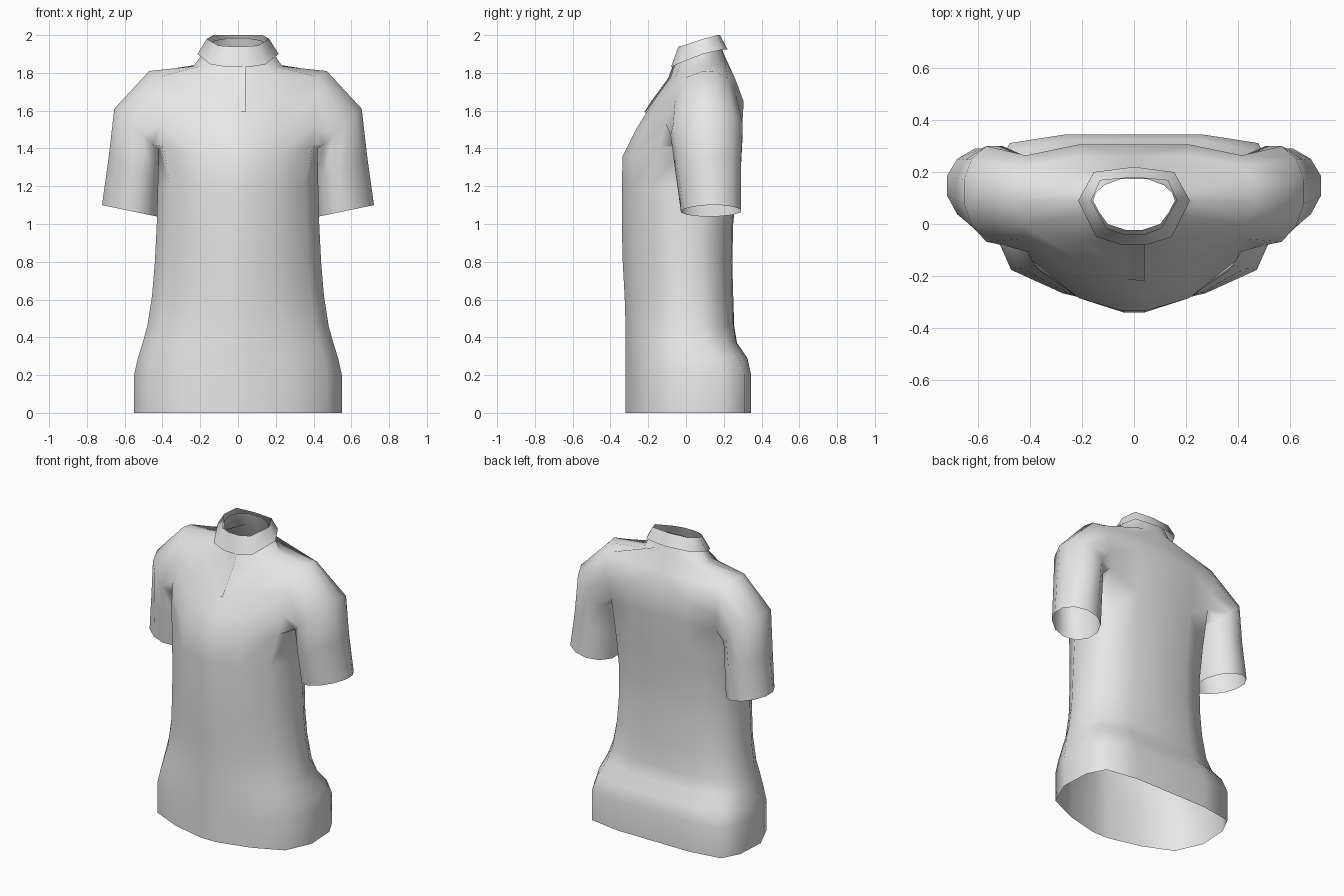
import bpy
import bmesh
import math
from mathutils import Vector

cube = bpy.data.objects.get("Cube")
if cube:
    bpy.data.objects.remove(cube, do_unlink=True)

fabric = bpy.data.materials.new("light_grey_fabric")
fabric.use_nodes = True
colour = (0.8, 0.8, 0.8, 1)
fabric.diffuse_color = colour
fabric.node_tree.nodes["Principled BSDF"].inputs["Base Color"].default_value = colour


def add_row(bm, points):
    return [bm.verts.new(p) for p in points]


def bridge(bm, lower, upper, closed=False, skip=()):
    """Join two rows of equal length with quads."""
    count = len(lower)
    for i in range(count if closed else count - 1):
        if i not in skip:
            j = (i + 1) % count
            bm.faces.new((lower[i], lower[j], upper[j], upper[i]))


def finish(bm, name, mirror=True):
    bmesh.ops.recalc_face_normals(bm, faces=bm.faces)
    mesh = bpy.data.meshes.new(name)
    bm.to_mesh(mesh)
    bm.free()
    mesh.materials.append(fabric)
    for poly in mesh.polygons:
        poly.use_smooth = True
    obj = bpy.data.objects.new(name, mesh)
    bpy.context.collection.objects.link(obj)
    if mirror:
        mod = obj.modifiers.new("mirror", 'MIRROR')
        mod.use_clip = True
        mod.merge_threshold = 0.001


# Half cross-sections of the torso, front centre round to back centre
hip = [(0, -1), (.1, -1), (.5, -.84), (.86, -.57), (1, -.05),
       (.98, .55), (.87, .9), (.48, 1), (0, 1)]
waist = [(0, -1), (.1, -1), (.5, -.8), (.84, -.43), (1, -.03),
         (.98, .42), (.85, .76), (.48, .98), (0, 1)]
# Torso levels: height, half width, front, back, share of waist shape
levels = [(0, .55, -.32, .345, 0), (.2, .55, -.32, .345, 0), (.29, .53, -.32, .325, .2),
          (.37, .505, -.32, .27, .5), (.46, .48, -.32, .255, .8), (.62, .455, -.325, .25, 1),
          (.8, .44, -.335, .245, 1), (1, .43, -.34, .25, .9), (1.2, .425, -.34, .27, .6)]

body = bmesh.new()
rows = []
for z, w, front, back, share in levels:
    mid, depth = (front + back) / 2, (back - front) / 2
    shape = [Vector(h).lerp(Vector(n), share) for h, n in zip(hip, waist)]
    rows.append(add_row(body, [(p.x * w, mid + p.y * depth, z) for p in shape]))

# Chest row rising round the armpit, shoulder row and neck row
chest = [Vector((u * .425, -.025 + v * .31, 1.36)) for u, v in hip]
chest[3:7] = [Vector(p) for p in ((.395, -.14, 1.41), (.42, -.02, 1.4),
                                  (.42, .13, 1.42), (.385, .24, 1.48))]
shoulder = [Vector(p) for p in (
    (0, -.085, 1.77), (.05, -.085, 1.77), (.2, -.06, 1.775),
    (.43, 0, 1.775), (.47, .09, 1.81), (.46, .16, 1.805),
    (.43, .22, 1.77), (.22, .26, 1.77), (0, .26, 1.77))]
neck = [Vector(p) for p in (
    (0, -.06, 1.84), (.05, -.06, 1.84), (.15, -.03, 1.84),
    (.2, .03, 1.835), (.235, .09, 1.835), (.22, .13, 1.835),
    (.17, .17, 1.85), (.08, .2, 1.89), (0, .2, 1.9))]


def yoke(t):
    points = []
    for i, (a, b) in enumerate(zip(chest, shoulder)):
        p = a.lerp(b, t)
        p.y += .26 * t * t * (1 - t) if i > 5 else -.07 * t * (1 - t)
        points.append(p)
    return points


rows.append(add_row(body, chest))
for lower, upper in zip(rows, rows[1:]):
    bridge(body, lower, upper)

# Yoke rows leave an opening for the arm
upper_rows = [rows[-1]]
for t in (.34, .7):
    upper_rows.append([body.verts.new(p) if i not in (4, 5) else None
                       for i, p in enumerate(yoke(t))])
upper_rows.append(add_row(body, shoulder))
for lower, upper in zip(upper_rows, upper_rows[1:]):
    bridge(body, lower, upper, skip=(3, 4, 5))

# Neck and the inner collar stand
neck_row = add_row(body, neck)
bridge(body, upper_rows[-1], neck_row)
stand = add_row(body, [(p.x * .67, .09 + (p.y - .09) * .75, 1.945 + .35 * (p.y - .09))
                       for p in neck])
bridge(body, neck_row, stand)

# Sleeve grows out of the armhole and hangs down beside the torso
a, b, c, d = upper_rows
loop = [a[3], a[4], a[5], a[6], b[6], c[6], d[6], d[5], d[4], d[3], c[3], b[3]]
# Inner x and z, outer x and z, front y, back y
sleeve = [(.42, 1.39, .655, 1.61, -.1, .3),
          (.42, 1.24, .685, 1.35, -.075, .29),
          (.43, 1.04, .72, 1.1, -.045, .29)]
for xi, zi, xo, zo, front, back in sleeve:
    ring = []
    for k in range(12):
        angle = math.radians(225 - 30 * k)
        s = math.cos(angle) / math.cos(math.pi / 12)
        v = math.sin(angle) / math.cos(math.pi / 12)
        f = (s + 1) / 2
        near = front + .05 * f
        ring.append(body.verts.new((xi + (xo - xi) * f,
                                    (near + back) / 2 + v * (back - near) / 2,
                                    zi + (zo - zi) * f)))
    bridge(body, loop, ring, closed=True)
    loop = ring
finish(body, "shirt_body")

# Folded collar
collar = bmesh.new()
fold_low = [(0, -.08, 1.83), (.05, -.08, 1.83), (.145, -.05, 1.845),
            (.215, .09, 1.9), (.155, .2, 1.925), (0, .22, 1.925)]
fold_top = [(0, -.04, 1.94), (.04, -.04, 1.94), (.105, -.015, 1.945),
            (.165, .09, 1.98), (.13, .168, 2), (0, .18, 2)]
bridge(collar, add_row(collar, fold_low), add_row(collar, fold_top))
finish(collar, "collar")

# Button placket laid just over the chest
placket = bmesh.new()
front_line = [yoke(.56)[0], yoke(.7)[0], shoulder[0], neck[0]]
strips = [add_row(placket, [(x, p.y - lift, p.z + lift / 2) for p in front_line])
          for x, lift in ((-.025, .001), (.04, .008))]
bridge(placket, *strips)
finish(placket, "placket", mirror=False)
